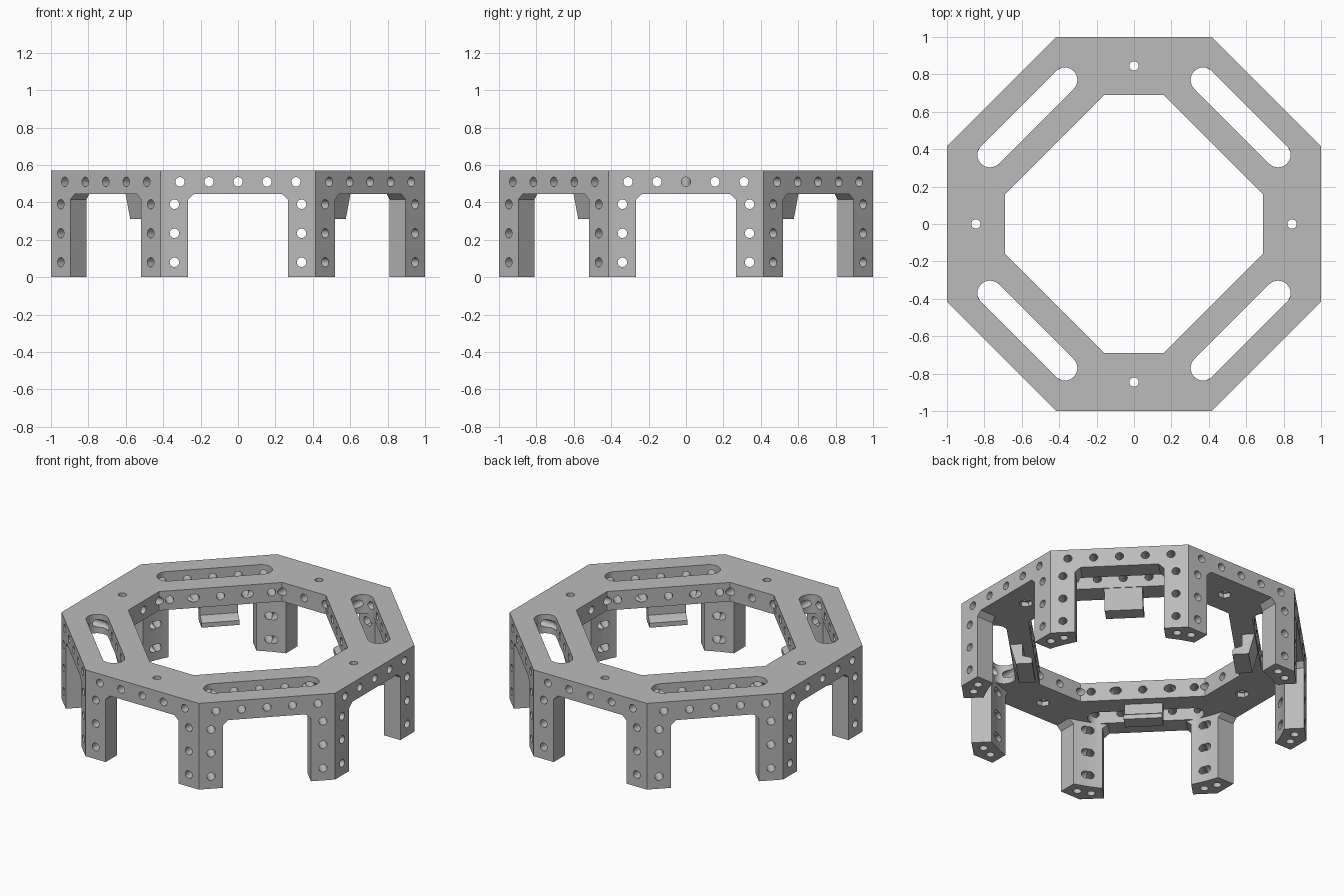
import bpy, bmesh, math
from mathutils import Matrix

cube = bpy.data.objects.get("Cube")
if cube:
    bpy.data.objects.remove(cube, do_unlink=True)

TOP, UNDER = 0.57, 0.445          # deck top and underside heights
HOLE = 0.025                      # drilled hole radius
LEG_X = 0.34                      # sideways offset of the leg hole columns

grey = bpy.data.materials.new("plain grey")
grey.use_nodes = True
grey.diffuse_color = (0.5, 0.5, 0.5, 1)
grey.node_tree.nodes["Principled BSDF"].inputs["Base Color"].default_value = (0.5, 0.5, 0.5, 1)

# Axis maps for a profile (u, v) extruded by w
UPRIGHT = Matrix.Identity(4)
RADIAL = Matrix(((1, 0, 0, 0), (0, 0, 1, 0), (0, 1, 0, 0), (0, 0, 0, 1)))    # u=x, v=z, w=y
SIDEWAYS = Matrix(((0, 0, 1, 0), (1, 0, 0, 0), (0, 1, 0, 0), (0, 0, 0, 1)))  # u=y, v=z, w=x


def turn(k):
    """Rotation bringing the +y side to side k of the octagon."""
    return Matrix.Rotation(k * math.pi / 4, 4, "Z")


def disc(x, y, r, n=24, start=0.0):
    return [(x + r * math.cos(start + 2 * math.pi * i / n),
             y + r * math.sin(start + 2 * math.pi * i / n)) for i in range(n)]


def prism(bm, points, lo, hi, matrix=UPRIGHT):
    low = [bm.verts.new(matrix @ Matrix.Translation((u, v, lo)).to_translation()) for u, v in points]
    high = [bm.verts.new(matrix @ Matrix.Translation((u, v, hi)).to_translation()) for u, v in points]
    bm.faces.new(low[::-1])
    bm.faces.new(high)
    for i in range(len(points)):
        j = (i + 1) % len(points)
        bm.faces.new((low[i], low[j], high[j], high[i]))


def finish(bm, name):
    bmesh.ops.recalc_face_normals(bm, faces=bm.faces[:])
    mesh = bpy.data.meshes.new(name)
    bm.to_mesh(mesh)
    bm.free()
    mesh.materials.append(grey)
    obj = bpy.data.objects.new(name, mesh)
    bpy.context.collection.objects.link(obj)
    return obj


def activate(obj):
    bpy.ops.object.select_all(action="DESELECT")
    obj.select_set(True)
    bpy.context.view_layer.objects.active = obj


def cut(target, bm):
    cutter = finish(bm, "cutter")
    cutter.hide_render = True
    mod = target.modifiers.new("cut", "BOOLEAN")
    mod.operation, mod.solver, mod.object = "DIFFERENCE", "EXACT", cutter
    activate(target)
    bpy.ops.object.modifier_apply(modifier=mod.name)
    bpy.data.objects.remove(cutter, do_unlink=True)


# Octagonal body
bm = bmesh.new()
prism(bm, disc(0, 0, 1 / math.cos(math.pi / 8), 8, math.pi / 8), 0, TOP)
frame = finish(bm, "octagonal_frame")

# Round hollow below the deck
bm = bmesh.new()
prism(bm, disc(0, 0, 0.92, 96), -0.1, UNDER)
cut(frame, bm)

# Central opening with long diagonal sides
bm = bmesh.new()
a, b = 0.16, 0.69
prism(bm, [(b, -a), (b, a), (a, b), (-a, b), (-b, a), (-b, -a), (-a, -b), (a, -b)], 0.3, 0.7)
cut(frame, bm)

# Arches between the legs, with the holes drilled through each side
arch = [(-0.267, -0.1), (0.267, -0.1), (0.267, 0.415), (0.235, UNDER), (-0.235, UNDER), (-0.267, 0.415)]
for k in range(8):
    bm = bmesh.new()
    side = turn(k) @ RADIAL
    prism(bm, arch, 0.8, 1.1, side)
    for i in range(-2, 3):
        prism(bm, disc(i * 0.155, 0.51, HOLE), 0.45, 1.1, side)
    for x in (-LEG_X, LEG_X):
        for z in (0.08, 0.235, 0.39):
            prism(bm, disc(x, z, HOLE), 0.75, 1.1, side)
    cut(frame, bm)

# Diagonal slots, deck holes and blind holes under the feet
bm = bmesh.new()
right_end = disc(0.283, 0.806, 0.067, 32, -math.pi / 2)[:17]
slot = right_end + [(-x, y) for x, y in reversed(right_end)]
for k in range(8):
    if k % 2:
        prism(bm, slot, 0.4, 0.7, turn(k))
    else:
        prism(bm, disc(0, 0.845, HOLE), 0.4, 0.7, turn(k))
    for x in (-LEG_X, LEG_X):
        prism(bm, disc(x, 0.935, HOLE), -0.1, 0.05, turn(k))
cut(frame, bm)

# Hexagonal nut pockets under the deck holes
bm = bmesh.new()
for k in range(0, 8, 2):
    prism(bm, disc(0, 0.845, 0.042, 6), 0.4, 0.475, turn(k))
cut(frame, bm)

activate(frame)
bpy.ops.object.shade_smooth_by_angle(angle=math.radians(25))

# Hooked tabs hanging from the inner diagonal rails
hook = [(0.737, 0.455), (0.735, UNDER), (0.70, 0.31), (0.602, 0.31),
        (0.602, 0.34), (0.615, 0.352), (0.66, 0.365), (0.66, 0.455)]
for k in range(1, 8, 2):
    bm = bmesh.new()
    prism(bm, hook, -0.115, 0.115, turn(k) @ SIDEWAYS)
    finish(bm, f"hook_tab_{k // 2 + 1}")
